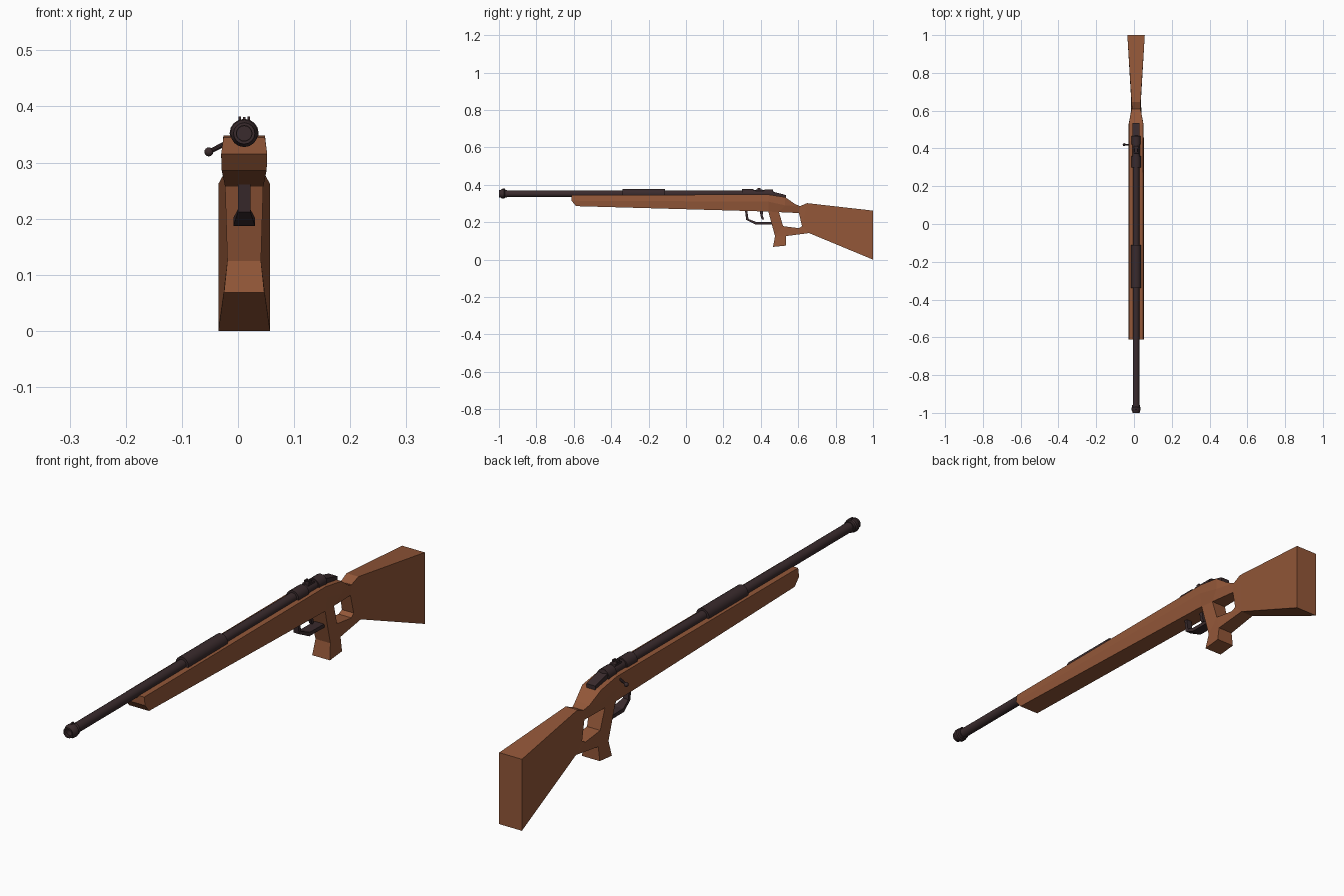
import bpy
import bmesh
import math
from collections import Counter
from mathutils import Vector

if "Cube" in bpy.data.objects:
    bpy.data.objects.remove(bpy.data.objects["Cube"], do_unlink=True)

AXIS_X, AXIS_Z = 0.011, 0.352


def material(name, color):
    mat = bpy.data.materials.new(name)
    mat.use_nodes = True
    mat.diffuse_color = color
    mat.node_tree.nodes["Principled BSDF"].inputs["Base Color"].default_value = color
    return mat


wood = material("brown wood", (0.29, 0.095, 0.04, 1))
metal = material("dark metal", (0.042, 0.024, 0.026, 1))


def finish(bm, name, mat, smooth=False):
    bmesh.ops.recalc_face_normals(bm, faces=bm.faces[:])
    mesh = bpy.data.meshes.new(name)
    bm.to_mesh(mesh)
    bm.free()
    mesh.materials.append(mat)
    obj = bpy.data.objects.new(name, mesh)
    bpy.context.collection.objects.link(obj)
    if smooth:
        bpy.ops.object.select_all(action="DESELECT")
        obj.select_set(True)
        bpy.context.view_layer.objects.active = obj
        bpy.ops.object.shade_smooth_by_angle(angle=math.radians(35))


def slab(name, mat, points, cells, offset=0.0):
    # Side profile of (y, z, half width) points, mirrored across the axis and closed
    bm = bmesh.new()
    right, left = [[bm.verts.new((AXIS_X + offset + s * w, y, z)) for y, z, w in points]
                   for s in (-1, 1)]
    edges = Counter()
    for cell in cells:
        bm.faces.new([right[i] for i in cell])
        bm.faces.new([left[i] for i in reversed(cell)])
        edges.update(frozenset(e) for e in zip(cell, cell[1:] + cell[:1]))
    for edge, count in edges.items():
        if count == 1:
            a, b = edge
            bm.faces.new((right[a], right[b], left[b], left[a]))
    finish(bm, name, mat)


def block(name, outline, half, offset=0.0):
    points = [(y, z, half) for y, z in outline]
    slab(name, metal, points, [list(range(len(points)))], offset)


def lathe(name, profile, steps=16):
    # Turn a (y, radius) profile around the barrel axis
    bm = bmesh.new()
    verts = [bm.verts.new((AXIS_X, y, AXIS_Z + r)) for y, r in profile]
    for a, b in zip(verts, verts[1:]):
        bm.edges.new((a, b))
    bmesh.ops.spin(bm, geom=bm.verts[:] + bm.edges[:], cent=(AXIS_X, 0, AXIS_Z),
                   axis=(0, 1, 0), angle=math.tau, steps=steps)
    bmesh.ops.remove_doubles(bm, verts=bm.verts[:], dist=0.0001)
    finish(bm, name, metal, smooth=True)


# Stock: named profile points, joined into cells around the thumbhole
stock = {
    "fore_top": (-.612, .345, .037), "fore_mid": (-.612, .315, .041),
    "fore_low": (-.588, .286, .04),
    "body_top": (.44, .348, .037), "body_mid": (.44, .31, .041),
    "body_low": (.44, .257, .034),
    "back_top": (.53, .334, .038), "back_mid": (.53, .29, .039),
    "hole_front": (.497, .254, .03), "hole_rear": (.604, .249, .022),
    "slope": (.583, .297, .029), "dip": (.61, .286, .022),
    "comb": (.647, .302, .024), "hole_back": (.62, .179, .024),
    "hole_corner": (.604, .168, .026), "hole_low": (.519, .179, .027),
    "heel_root": (.658, .142, .026),
    "butt_top": (1, .262, .046), "butt_low": (1, 0, .046),
    "grip_front": (.476, .125, .03), "grip_back": (.535, .126, .03),
    "toe_front": (.465, .068, .036), "toe_back": (.535, .075, .036),
}
cells = [
    ("fore_top", "fore_mid", "body_mid", "body_top"),
    ("fore_mid", "fore_low", "body_low", "body_mid"),
    ("body_top", "body_mid", "back_mid", "back_top"),
    ("body_mid", "body_low", "hole_front", "back_mid"),
    ("back_mid", "hole_front", "hole_rear", "dip"),
    ("back_top", "back_mid", "dip", "slope"),
    ("dip", "hole_rear", "hole_back", "comb"),
    ("comb", "hole_back", "heel_root"),
    ("hole_back", "hole_corner", "heel_root"),
    ("hole_corner", "hole_low", "grip_back", "heel_root"),
    ("comb", "heel_root", "butt_low", "butt_top"),
    ("body_low", "grip_front", "hole_low", "hole_front"),
    ("grip_front", "grip_back", "hole_low"),
    ("grip_front", "toe_front", "toe_back", "grip_back"),
]
names = list(stock)
slab("stock", wood, list(stock.values()), [[names.index(n) for n in cell] for cell in cells])

# Barrel with bored muzzle, sleeve and receiver
lathe("barrel", [(-.9, 0), (-.9, .013), (-.99, .013), (-.99, .0175), (.44, .0175), (.44, 0)])
lathe("muzzle_ring", [(-.985, .014), (-1, .014), (-1, .019), (-.99, .021), (-.985, .0245),
                      (-.972, .0245), (-.968, .021), (-.958, .021), (-.958, .014)])
lathe("barrel_sleeve", [(-.34, 0), (-.34, .026), (-.112, .026), (-.112, 0)])
lathe("receiver", [(.3, 0), (.3, .025), (.36, .025), (.36, .02), (.42, .02),
                   (.42, .024), (.465, .024), (.465, .018), (.475, 0)])
block("receiver_tang", [(.44, .33), (.44, .366), (.47, .362), (.535, .345), (.535, .325)], .018)

# Sights
block("front_sight", [(-.985, .37), (-.98, .381), (-.968, .381), (-.965, .37)], .0025)
block("rear_sight_base", [(.37, .366), (.375, .374), (.41, .374), (.415, .366)], .012)
for side, offset in (("right", -.008), ("left", .008)):
    block("rear_sight_" + side, [(.382, .37), (.382, .382), (.397, .382), (.4, .37)],
          .0025, offset)

# Trigger and guard
block("trigger", [(.395, .26), (.398, .235), (.406, .214), (.417, .216), (.41, .236), (.412, .26)],
      .006)
guard = [(.315, .265, .011), (.327, .265, .011), (.322, .212, .011), (.334, .217, .011),
         (.37, .188, .019), (.374, .202, .019), (.475, .187, .019), (.475, .2, .019)]
slab("trigger_guard", metal, guard, [[i, i + 2, i + 3, i + 1] for i in (0, 2, 4)])

# Bolt handle with ball end
start, end = Vector((0, .42, .345)), Vector((-.052, .42, .319))
rod = end - start
turn = rod.to_track_quat("Z", "Y").to_matrix().to_4x4()
turn.translation = (start + end) / 2
bm = bmesh.new()
bmesh.ops.create_cone(bm, cap_ends=True, segments=10, radius1=.005, radius2=.004,
                      depth=rod.length, matrix=turn)
finish(bm, "bolt_handle", metal, smooth=True)
bm = bmesh.new()
bmesh.ops.create_uvsphere(bm, u_segments=12, v_segments=8, radius=.008)
bmesh.ops.translate(bm, verts=bm.verts[:], vec=end)
finish(bm, "bolt_ball", metal, smooth=True)
